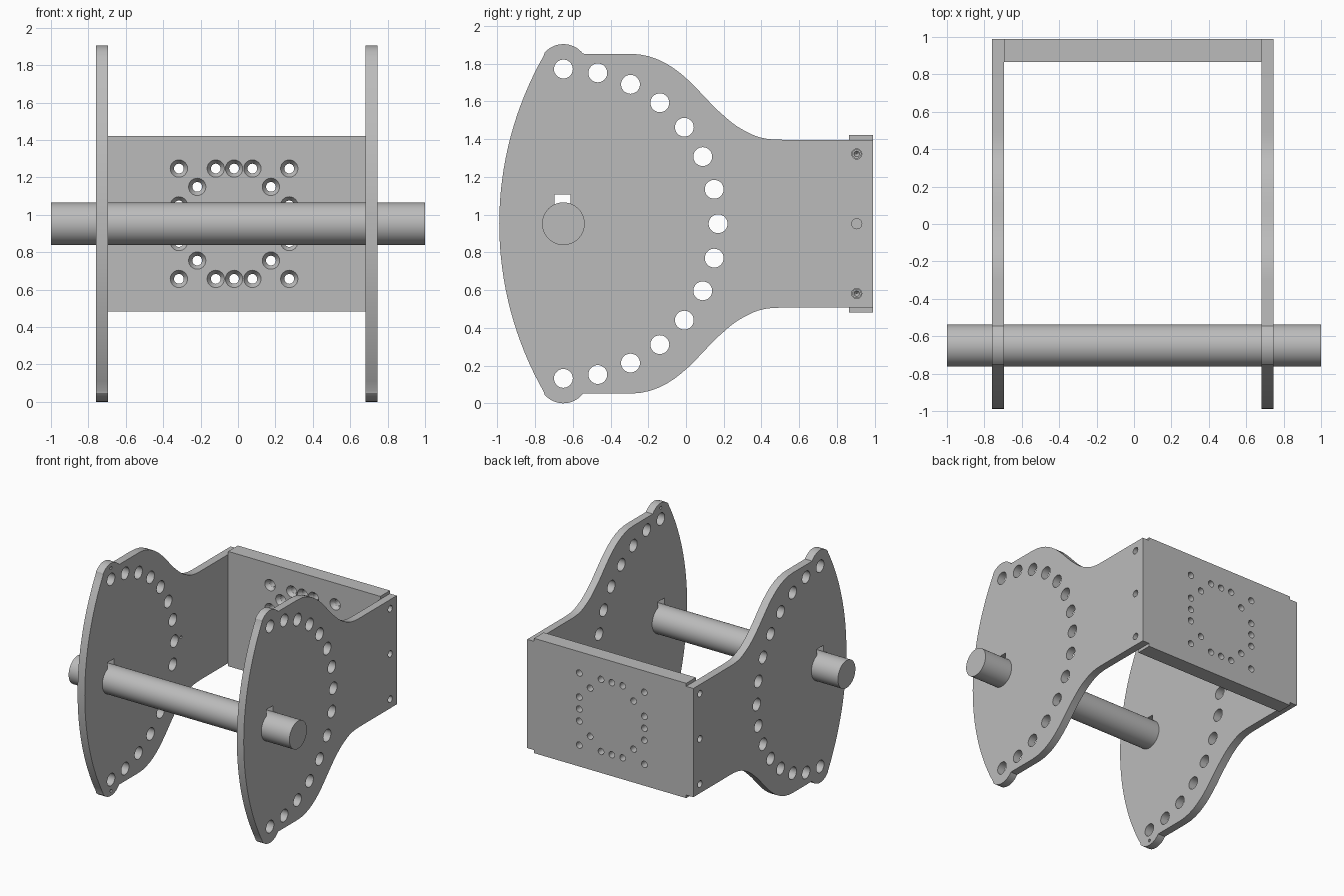
import bpy, bmesh
from math import sin, cos, pi, asin, radians
from mathutils import Vector, Matrix
from mathutils.geometry import interpolate_bezier

if "Cube" in bpy.data.objects:
    bpy.data.objects.remove(bpy.data.objects["Cube"])

MID = 0.952           # height of the symmetry plane
AXLE_Y = -0.65        # axle position
ARC_R = 0.82          # radius of the ring of adjustment holes
PLATES = {"right_side_plate": (-0.76, -0.695), "left_side_plate": (0.683, 0.745)}

grey = bpy.data.materials.new("plain_grey")
grey.use_nodes = True
colour = (0.5, 0.5, 0.5, 1)
grey.diffuse_color = colour
grey.node_tree.nodes["Principled BSDF"].inputs["Base Color"].default_value = colour


def finish(bm, name):
    bmesh.ops.recalc_face_normals(bm, faces=bm.faces)
    mesh = bpy.data.meshes.new(name)
    bm.to_mesh(mesh)
    bm.free()
    ob = bpy.data.objects.new(name, mesh)
    bpy.context.collection.objects.link(ob)
    mesh.materials.append(grey)
    return ob


def select(ob):
    bpy.ops.object.select_all(action="DESELECT")
    ob.select_set(True)
    bpy.context.view_layer.objects.active = ob


def smooth(ob):
    select(ob)
    bpy.ops.object.shade_smooth_by_angle(angle=radians(30))


def add_rod(bm, start, end, r1, r2=None, sides=32):
    """Cylinder or cone frustum between two points."""
    a, b = Vector(start), Vector(end)
    turn = (b - a).to_track_quat("Z", "Y").to_matrix().to_4x4()
    bmesh.ops.create_cone(bm, cap_ends=True, segments=sides, radius1=r1,
                          radius2=r1 if r2 is None else r2, depth=(b - a).length,
                          matrix=Matrix.Translation((a + b) / 2) @ turn)


def add_box(bm, low, high):
    low, high = Vector(low), Vector(high)
    size = Matrix.Diagonal((high - low).to_4d())
    size[3][3] = 1
    bmesh.ops.create_cube(bm, size=1, matrix=Matrix.Translation((low + high) / 2) @ size)


def cut(ob, bm):
    """Subtract the cutter shapes from the object and discard them."""
    cutter = finish(bm, "cutter")
    cutter.hide_render = True
    mod = ob.modifiers.new("holes", "BOOLEAN")
    mod.operation, mod.solver, mod.object = "DIFFERENCE", "EXACT", cutter
    select(ob)
    bpy.ops.object.modifier_apply(modifier=mod.name)
    bpy.data.objects.remove(cutter)


def side_outline():
    """Upper half of the plate outline as (y, height above middle), then mirrored."""
    pts = []
    # bowed front edge
    radius, top = 1.80, 0.893
    for i in range(17):
        a = asin(top / radius) * i / 16
        pts.append((-0.99 + radius * (1 - cos(a)), radius * sin(a)))
    # round lobe around the end hole
    for i in range(1, 17):
        a = radians(146 - 108 * i / 16)
        pts.append((AXLE_Y + 0.132 * cos(a), ARC_R + 0.132 * sin(a)))
    pts.append((-0.54, 0.901))
    # shoulder sweeping into the narrow arm
    knots = [[(-0.30, 0.901), (-0.05, 0.901), (0.07, 0.678), (0.20, 0.573)],
             [(0.20, 0.573), (0.26, 0.518), (0.29, 0.503), (0.34, 0.478)],
             [(0.34, 0.478), (0.40, 0.447), (0.46, 0.445), (0.53, 0.445)]]
    for k in knots:
        curve = interpolate_bezier(*[Vector((y, h, 0)) for y, h in k], 14)
        pts += [(p.x, p.y) for p in curve[:-1]]
    pts += [(0.53, 0.445), (0.99, 0.445)]
    return pts + [(y, -h) for y, h in reversed(pts[1:])]


# Side plates
for name, (x0, x1) in PLATES.items():
    bm = bmesh.new()
    face = bm.faces.new([bm.verts.new((x0, y, MID + h)) for y, h in side_outline()])
    new = bmesh.ops.extrude_face_region(bm, geom=[face])["geom"]
    bmesh.ops.translate(bm, vec=(x1 - x0, 0, 0),
                        verts=[v for v in new if isinstance(v, bmesh.types.BMVert)])
    plate = finish(bm, name)

    holes = bmesh.new()
    lo, hi = x0 - 0.05, x1 + 0.05
    # ring of adjustment holes
    for i in range(15):
        a = pi / 2 - pi * i / 14
        y, z = AXLE_Y + ARC_R * cos(a), MID + ARC_R * sin(a)
        add_rod(holes, (lo, y, z), (hi, y, z), 0.05)
    # screw holes in the arm
    for h in (-0.37, 0, 0.37):
        add_rod(holes, (lo, 0.905, MID + h), (hi, 0.905, MID + h), 0.027, sides=20)
    # small blind marker holes on the inner face
    inner, depth = (x1, -0.03) if x0 < 0 else (x0, 0.03)
    for y, h in ((AXLE_Y, 0.912), (AXLE_Y, -0.912), (0.255, 0)):
        add_rod(holes, (inner - depth, y, MID + h), (inner + depth, y, MID + h), 0.012, sides=12)
    # keyway above the axle
    add_box(holes, (lo, -0.696, MID), (hi, -0.611, MID + 0.156))
    cut(plate, holes)
    smooth(plate)

# Back plate between the side plates
X0, X1 = PLATES["right_side_plate"][1], PLATES["left_side_plate"][0]
bm = bmesh.new()
add_box(bm, (X0, 0.865, MID - 0.47), (X1, 0.99, MID + 0.47))
back = finish(bm, "back_plate")

# countersunk bolt pattern: square frame plus inner diagonals
offsets = (-0.295, -0.098, 0, 0.098, 0.295)
spots = {(a, s) for a in offsets for s in (-0.295, 0.295)}
spots |= {(s, a) for a, s in spots}
spots |= {(a, b) for a in (-0.197, 0.197) for b in (-0.197, 0.197)}
holes = bmesh.new()
sinks = bmesh.new()
for dx, dz in sorted(spots):
    x, z = dx - 0.021, MID + dz
    add_rod(holes, (x, 0.80, z), (x, 1.05, z), 0.026, sides=24)
    add_rod(sinks, (x, 0.855, z), (x, 0.905, z), 0.053, 0.02, sides=24)
# blind screw holes in both ends, with conical bottoms
for h in (-0.37, 0.37):
    for x, d in ((X0, 1), (X1, -1)):
        z = MID + h
        add_rod(holes, (x - 0.02 * d, 0.905, z), (x + 0.12 * d, 0.905, z), 0.022, sides=20)
        add_rod(sinks, (x + 0.11 * d, 0.905, z), (x + 0.14 * d, 0.905, z), 0.022, 0.001, sides=20)
cut(back, holes)
cut(back, sinks)
smooth(back)

# Axle
bm = bmesh.new()
add_rod(bm, (-1, AXLE_Y, MID), (1, AXLE_Y, MID), 0.113, sides=64)
smooth(finish(bm, "axle"))
